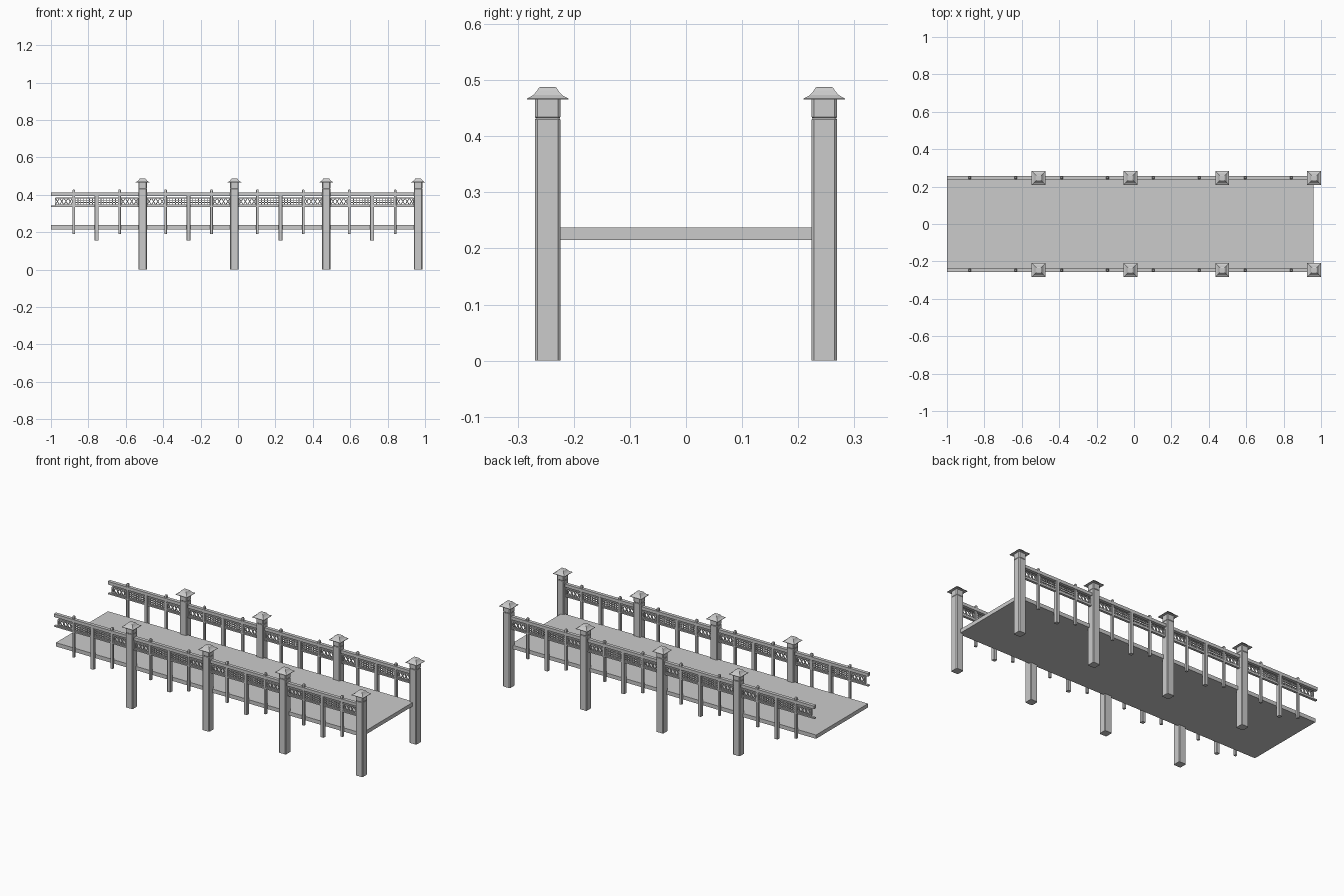
import bpy, bmesh, math
from mathutils import Matrix, Vector

if "Cube" in bpy.data.objects:
    bpy.data.objects.remove(bpy.data.objects["Cube"])

PITCH, END_X, SIDE_Y = 0.491, 0.963, 0.2465


def finish(name, bm):
    bmesh.ops.recalc_face_normals(bm, faces=bm.faces)
    me = bpy.data.meshes.new(name)
    bm.to_mesh(me)
    bm.free()
    ob = bpy.data.objects.new(name, me)
    bpy.context.collection.objects.link(ob)
    return ob


def box(bm, x0, x1, y0, y1, z0, z1):
    m = Matrix.Translation(((x0 + x1) / 2, (y0 + y1) / 2, (z0 + z1) / 2)) \
        @ Matrix.Diagonal((x1 - x0, y1 - y0, z1 - z0, 1))
    bmesh.ops.create_cube(bm, size=1, matrix=m)


def bar(bm, a, b, y, width, depth):
    # slat between two (x, z) points in the panel plane
    dx, dz = b[0] - a[0], b[1] - a[1]
    m = Matrix.Translation(((a[0] + b[0]) / 2, y, (a[1] + b[1]) / 2)) \
        @ Matrix.Rotation(-math.atan2(dz, dx), 4, 'Y') \
        @ Matrix.Diagonal((math.hypot(dx, dz), depth, width, 1))
    bmesh.ops.create_cube(bm, size=1, matrix=m)


def loft(bm, cx, cy, rings):
    # stack of chamfered squares: (half width, chamfer, z)
    loops = []
    for h, c, z in rings:
        k = h - c
        pts = [(h, -k), (h, k), (k, h), (-k, h), (-h, k), (-h, -k), (-k, -h), (k, -h)]
        if c == 0:
            pts = [(h, -h), (h, h), (-h, h), (-h, -h)]
        loops.append([bm.verts.new((cx + px, cy + py, z)) for px, py in pts])
    n = len(loops[0])
    for lo, hi in zip(loops, loops[1:]):
        for i in range(n):
            bm.faces.new((lo[i], lo[(i + 1) % n], hi[(i + 1) % n], hi[i]))
    bm.faces.new(loops[0][::-1])
    bm.faces.new(loops[-1])


# Deck
bm = bmesh.new()
box(bm, -1, 0.96, -0.238, 0.238, 0.215, 0.237)
finish("deck", bm)

for side, y in (("front", -SIDE_Y), ("back", SIDE_Y)):
    posts, caps, rails = bmesh.new(), bmesh.new(), bmesh.new()
    balusters, fret = bmesh.new(), bmesh.new()

    # Handrail and lower rail
    box(rails, -1, END_X, y - 0.01, y + 0.01, 0.393, 0.411)
    box(rails, -1, END_X, y - 0.007, y + 0.007, 0.335, 0.342)

    for bay in range(4):
        px = END_X - bay * PITCH
        left = px - PITCH

        # Post with neck groove, and flared cap
        loft(posts, px, y, [(0.0225, 0.004, 0), (0.0225, 0.004, 0.430),
                            (0.021, 0.004, 0.432), (0.0225, 0.004, 0.434),
                            (0.0225, 0.004, 0.467)])
        loft(caps, px, y, [(0.037, 0, 0.465), (0.037, 0, 0.467), (0.026, 0, 0.473),
                           (0.019, 0, 0.481), (0.016, 0, 0.486), (0.012, 0, 0.488)])

        # Thick middle baluster and two thin ones with tips over the rail
        q = [left + PITCH * k / 4 for k in range(5)]
        loft(balusters, q[2], y, [(0.0105, 0.002, 0.155), (0.0105, 0.002, 0.395)])
        for k in (1, 3):
            loft(balusters, q[k], y, [(0.007, 0.0015, 0.19), (0.007, 0.0015, 0.423),
                                      (0.004, 0.001, 0.428)])

        # Fretwork panels: crossed slats outside, small grid inside
        zb, zt = 0.346, 0.382
        for k in range(4):
            a = q[k] + (0.024 if k == 0 else 0.007)
            b = q[k + 1] - (0.024 if k == 3 else 0.007)
            for z in (zb, zt):
                bar(fret, (a, z), (b, z), y, 0.005, 0.010)
            for x in (a, b):
                bar(fret, (x, zb), (x, zt), y, 0.005, 0.010)
            if k in (0, 3):
                n = 4
                w = (b - a) / n
                for i in range(n):
                    x0, x1 = a + i * w, a + (i + 1) * w
                    bar(fret, (x0, zb), (x1, zt), y, 0.004, 0.006)
                    bar(fret, (x0, zt), (x1, zb), y, 0.004, 0.006)
            else:
                n = 7
                for i in range(1, n):
                    x = a + (b - a) * i / n
                    bar(fret, (x, zb), (x, zt), y, 0.004, 0.006)
                for z in (zb + 0.012, zt - 0.012):
                    bar(fret, (a, z), (b, z), y, 0.004, 0.006)

    for part, mesh in (("posts", posts), ("post_caps", caps), ("rails", rails),
                       ("balusters", balusters), ("fretwork", fret)):
        finish(side + "_" + part, mesh)
